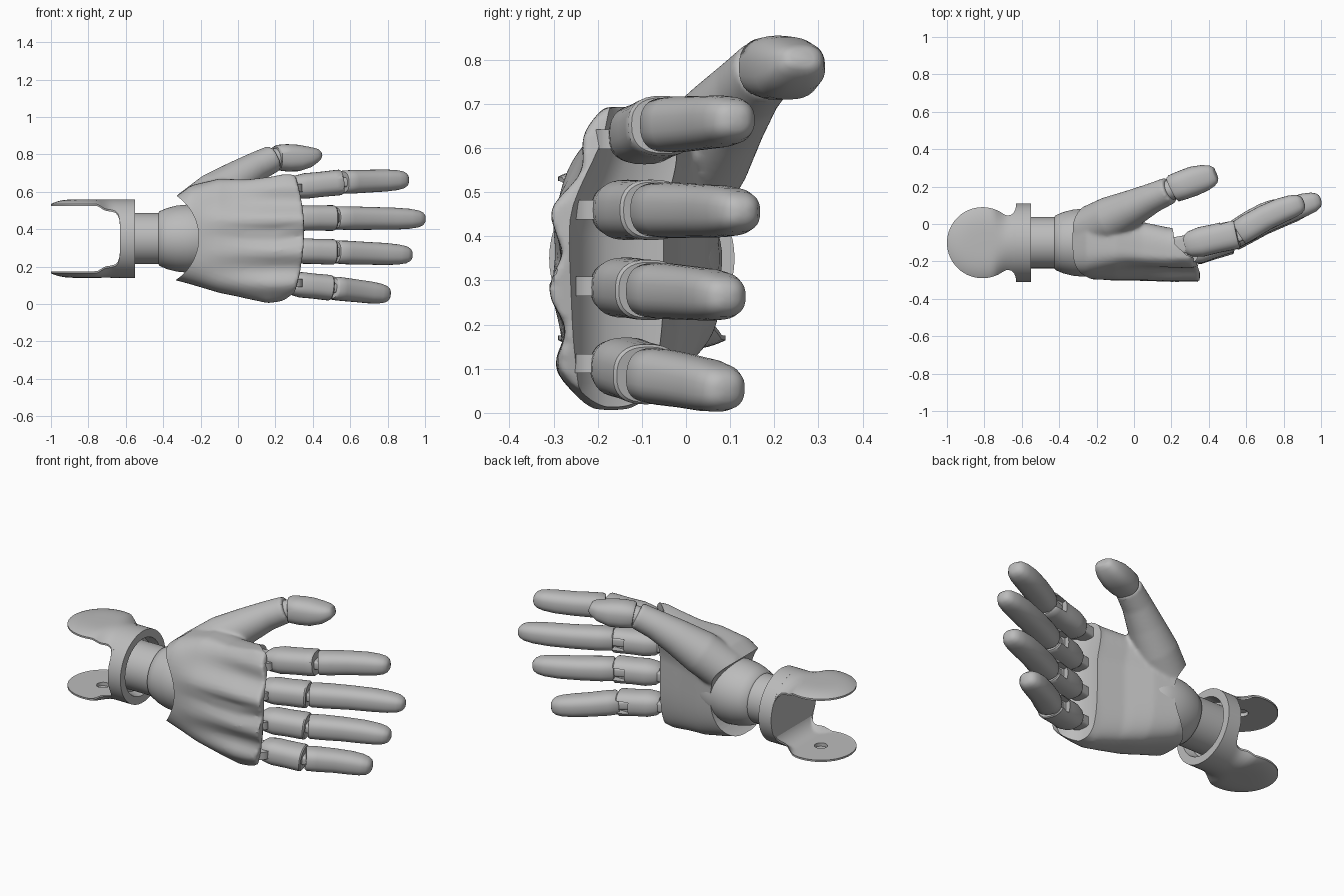
import bpy, bmesh
from math import sin, cos, pi, radians, copysign, sqrt
from mathutils import Vector

if "Cube" in bpy.data.objects:
    bpy.data.objects.remove(bpy.data.objects["Cube"])

grey = bpy.data.materials.new("matte_grey")
grey.use_nodes = True
COLOUR = (0.5, 0.5, 0.5, 1)
grey.diffuse_color = COLOUR
grey.node_tree.nodes["Principled BSDF"].inputs["Base Color"].default_value = COLOUR
AXIS_Y, AXIS_Z = -0.10, 0.35


def skin(name, rings):
    """Closed solid skinned over a list of equal rings."""
    bm = bmesh.new()
    rows = [[bm.verts.new(p) for p in ring] for ring in rings]
    n = len(rows[0])
    for a, b in zip(rows, rows[1:]):
        for i in range(n):
            j = (i + 1) % n
            bm.faces.new((a[i], a[j], b[j], b[i]))
    bm.faces.new(rows[0])
    bm.faces.new(rows[-1])
    bmesh.ops.recalc_face_normals(bm, faces=bm.faces)
    mesh = bpy.data.meshes.new(name)
    bm.to_mesh(mesh)
    bm.free()
    mesh.materials.append(grey)
    obj = bpy.data.objects.new(name, mesh)
    bpy.context.collection.objects.link(obj)
    return obj


def activate(obj):
    bpy.ops.object.select_all(action='DESELECT')
    obj.select_set(True)
    bpy.context.view_layer.objects.active = obj


def smooth(obj, angle=38):
    activate(obj)
    bpy.ops.object.shade_smooth_by_angle(angle=radians(angle))
    return obj


def apply(obj, kind, **settings):
    activate(obj)
    mod = obj.modifiers.new(kind, kind)
    for key, value in settings.items():
        setattr(mod, key, value)
    bpy.ops.object.modifier_apply(modifier=mod.name)


def combine(obj, other, operation):
    apply(obj, 'BOOLEAN', operation=operation, object=other, solver='EXACT')
    bpy.data.objects.remove(other)


def lathe(name, profile, n=64):
    return skin(name, [[(x, AXIS_Y + r * cos(2 * pi * i / n), AXIS_Z + r * sin(2 * pi * i / n))
                        for i in range(n)] for x, r in profile])


def upright(name, x, y, z0, z1, r, n=24):
    return skin(name, [[(x + r * cos(2 * pi * i / n), y + r * sin(2 * pi * i / n), z)
                        for i in range(n)] for z in (z0, z1)])


def loft(name, stations, n=32, square=0.8):
    """Stations are (centre, half height, half depth) along a path."""
    rings = []
    for k, (c, a, b) in enumerate(stations):
        t = (stations[min(k + 1, len(stations) - 1)][0] - stations[max(k - 1, 0)][0]).normalized()
        u = (Vector((0, 0, 1)) - t * t.z).normalized()
        v = t.cross(u)
        ring = []
        for i in range(n):
            s, w = sin(2 * pi * i / n), cos(2 * pi * i / n)
            ring.append(c + u * a * copysign(abs(s) ** square, s) + v * b * copysign(abs(w) ** square, w))
        rings.append(ring)
    return skin(name, rings)


def table(rows, x):
    for a, b in zip(rows, rows[1:]):
        if x <= b[0]:
            f = max(0, (x - a[0]) / (b[0] - a[0]))
            return [p + (q - p) * f for p, q in zip(a[1:], b[1:])]
    return rows[-1][1:]


def ease(f):
    f = min(1, max(0, f))
    return f * f * (3 - 2 * f)


def tilt(z):
    return 0.07 * ease((z - 0.42) / 0.25)


# forearm bracket: collar, and two domed ears whose necks curve into it
smooth(lathe("collar", [(-0.632, 0.21), (-0.55, 0.21), (-0.55, 0.165), (-0.6, 0.15)]))
EAR_X, EAR_R = -0.81, 0.19
ear_stations = [(EAR_X - EAR_R * cos(radians(a)), max(0.004, EAR_R * sin(radians(a)))) for a in range(0, 128, 6)]
ear_stations += [(-0.685, 0.147), (-0.67, 0.146), (-0.655, 0.15), (-0.642, 0.162), (-0.634, 0.18), (-0.63, 0.2)]
STEPS = [-cos(pi * i / 24) for i in range(25)]
for side, label in ((1, "upper"), (-1, "lower")):
    rings = []
    for x, half in ear_stations:
        blend = ease((x + 0.76) / 0.1)
        sag = sqrt(max(0, 0.1 ** 2 - max(0, x + 0.725) ** 2))
        outer, inner = [], []
        for t in STEPS:
            y = half * t
            reach = min(1, ((x - EAR_X) ** 2 + y * y) / EAR_R ** 2)
            top = (0.21 - 0.025 * reach ** 2) * (1 - blend) + sqrt(0.21 ** 2 - y * y) * blend
            outer.append((x, AXIS_Y + y, AXIS_Z + side * top))
            inner.append((x, AXIS_Y + y, AXIS_Z + side * min(0.077 + sag, top - 0.01)))
        rings.append(outer + inner[::-1])
    ear = skin(label + "_ear", rings)
    hole = upright("pivot_cutter", EAR_X, AXIS_Y, AXIS_Z + side * 0.15, AXIS_Z + side * 0.197, 0.035)
    combine(ear, hole, 'DIFFERENCE')
    smooth(ear)

# wrist post swelling into the ball
smooth(lathe("wrist", [(-0.62, 0.137), (-0.425, 0.137), (-0.42, 0.146), (-0.38, 0.163), (-0.33, 0.176),
                       (-0.27, 0.182), (-0.2, 0.176), (-0.12, 0.15), (-0.08, 0.1)]))

# hand body: rows are x, back y, palm y, low z, high z
BODY = [(-0.38, -0.27, 0.08, 0.14, 0.54), (-0.25, -0.295, 0.085, 0.105, 0.635), (-0.1, -0.3, 0.045, 0.06, 0.67),
        (0.05, -0.295, -0.015, 0.03, 0.665), (0.2, -0.295, -0.05, 0.005, 0.68), (0.29, -0.295, -0.06, 0.015, 0.695),
        (0.355, -0.295, -0.06, 0.04, 0.69)]
rings = []
for k in range(30):
    x = -0.38 + 0.735 * k / 29
    back, front, low, high = table(BODY, x)
    ridge = 0.017 * min(1, max(0, (x + 0.2) / 0.4))
    ring = []
    for i in range(96):
        s, c = sin(2 * pi * i / 96), cos(2 * pi * i / 96)
        z = (low + high) / 2 + (high - low) / 2 * copysign(abs(c) ** 0.65, c)
        y = (back + front) / 2 + (front - back) / 2 * copysign(abs(s) ** 0.6, s)
        lean = tilt(z) * ease((x + 0.35) / 0.35)
        if s < 0:
            y += abs(s) ** 0.5 * (lean - ridge * cos(2 * pi * (z - 0.1) / 0.178))
        else:
            y += s ** 0.5 * lean
        ring.append((x - 0.13 * max(0, x) * ((z - 0.38) / 0.3) ** 2, y, z))
    rings.append(ring)
hand = skin("hand_body", rings)
thumb = loft("thumb_base", [(Vector(p), r, r) for p, r in (
    ((-0.25, -0.03, 0.49), 0.12), ((-0.12, 0.03, 0.588), 0.12), ((0, 0.09, 0.672), 0.097),
    ((0.1, 0.14, 0.735), 0.08), ((0.192, 0.181, 0.78), 0.073))], square=1)
combine(hand, thumb, 'UNION')
apply(hand, 'REMESH', mode='VOXEL', voxel_size=0.01)
apply(hand, 'SMOOTH', factor=0.5, iterations=6)

# rounded wrist opening, and the finger opening behind the knuckle shell
n = 72
wrist_cut = skin("wrist_cutter", [[(-0.48 + 0.27 * cos(2 * pi * i / n), y, 0.355 + 0.27 * sin(2 * pi * i / n))
                                   for i in range(n)] for y in (-0.6, 0.5)])
combine(hand, wrist_cut, 'DIFFERENCE')
OPENING = [(0.205, 0.3), (0.205, -0.08), (0.22, -0.18), (0.28, -0.235), (0.36, -0.267), (0.5, -0.27), (0.5, 0.3)]
finger_cut = skin("finger_cutter", [[(x, y + (tilt(z) if y < 0 else 0), z) for x, y in OPENING]
                                    for z in [-0.1 + 0.805 * k / 24 for k in range(25)]])
combine(hand, finger_cut, 'DIFFERENCE')
smooth(hand, 45)

# thumb joint and blunt tip
smooth(loft("thumb_joint", [(Vector((0.15, 0.165, 0.765)), 0.055, 0.055),
                            (Vector((0.24, 0.2, 0.787)), 0.055, 0.055)], square=1))
smooth(loft("thumb_tip", [(Vector(p), a, b) for p, a, b in (
    ((0.205, 0.187, 0.782), 0.06, 0.068), ((0.211, 0.19, 0.783), 0.068, 0.075),
    ((0.26, 0.208, 0.782), 0.073, 0.078), ((0.32, 0.23, 0.781), 0.071, 0.079),
    ((0.38, 0.248, 0.787), 0.056, 0.07), ((0.415, 0.257, 0.797), 0.04, 0.057),
    ((0.433, 0.261, 0.803), 0.028, 0.043), ((0.438, 0.263, 0.805), 0.018, 0.028))]), 50)

# fingers: knuckle, joint and tip points
FINGERS = {
    "index": ((0.25, -0.12, 0.62), (0.56, -0.05, 0.652), (0.91, 0.115, 0.665)),
    "middle": ((0.25, -0.165, 0.46), (0.52, -0.07, 0.46), (1.0, 0.13, 0.455)),
    "ring": ((0.25, -0.165, 0.287), (0.52, -0.08, 0.278), (0.93, 0.095, 0.262)),
    "little": ((0.25, -0.165, 0.112), (0.50, -0.085, 0.086), (0.81, 0.095, 0.05)),
}
LOWER = ((0.08, 0.65), (0.16, 0.88), (0.35, 1.02), (0.6, 1), (0.85, 1.02), (0.95, 1.02), (0.975, 0.94))
UPPER = ((0.0, 0.9), (0.02, 0.99), (0.15, 1.02), (0.4, 0.98), (0.65, 0.95), (0.82, 0.87),
         (0.92, 0.74), (0.97, 0.56), (0.99, 0.38), (1.0, 0.15))
for name, points in FINGERS.items():
    base, joint, tip = (Vector(p) for p in points)
    lower = loft(name + "_lower_segment", [(base.lerp(joint, f), 0.067 * s, 0.078 * s) for f, s in LOWER])
    # slot on the palm side that clears the hinge tongue
    mid = base.lerp(joint, 0.9)
    slot = skin("slot_cutter", [[(x, y, mid.z + dz) for x, y in (
        (mid.x - 0.07, mid.y + 0.03), (mid.x + 0.2, mid.y + 0.03),
        (mid.x + 0.2, mid.y + 0.3), (mid.x - 0.07, mid.y + 0.3))] for dz in (-0.035, 0.035)])
    combine(lower, slot, 'DIFFERENCE')
    smooth(lower)
    upper = [(joint.lerp(tip, f) + Vector((0, 0.018 * sin(pi * f), 0)), 0.062 * s, 0.07 * s) for f, s in UPPER]
    smooth(loft(name + "_fingertip", upper), 50)
    smooth(loft(name + "_hinge_tongue", [(base.lerp(joint, 0.75), 0.026, 0.05),
                                         (joint.lerp(tip, 0.1), 0.026, 0.05)], square=0.4))
    smooth(loft(name + "_knuckle_tongue", [(base - Vector((0.06, 0, 0)), 0.032, 0.045),
                                           (base.lerp(joint, 0.3), 0.032, 0.05)], square=0.4))
    smooth(upright(name + "_knuckle_pin", base.x + 0.045, base.y - 0.04, base.z - 0.022, base.z + 0.022, 0.05))
